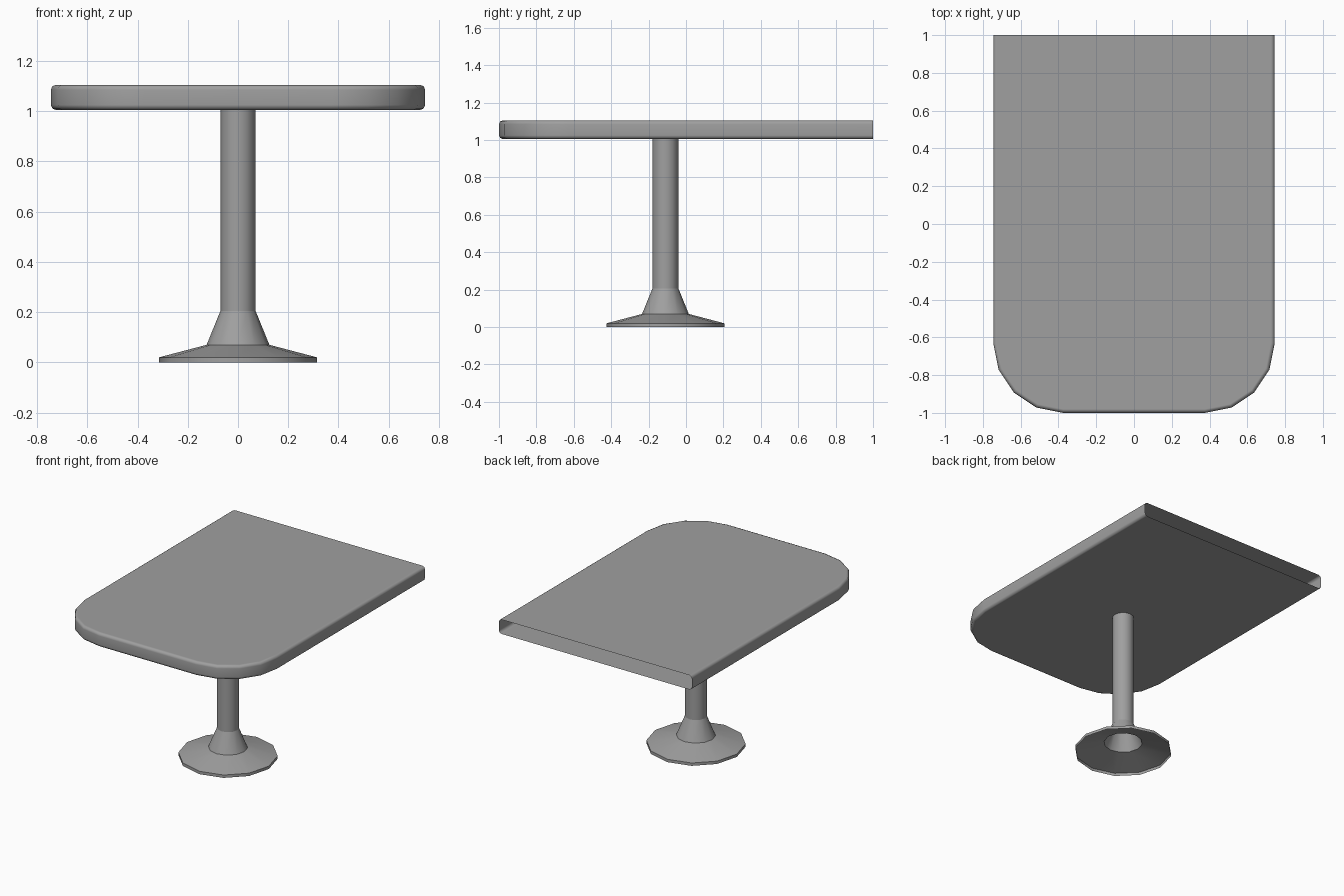
import bpy
import bmesh
from math import cos, sin, pi, radians

cube = bpy.data.objects.get("Cube")
if cube:
    bpy.data.objects.remove(cube)

grey = bpy.data.materials.new("plain grey")
grey.use_nodes = True
colour = (0.35, 0.35, 0.35, 1)
grey.diffuse_color = colour
grey.node_tree.nodes["Principled BSDF"].inputs["Base Color"].default_value = colour


def loft(name, rings, closed, caps, angle):
    """Skin a stack of rings, bottom to top, into a smooth-shaded shell."""
    bm = bmesh.new()
    stack = [[bm.verts.new(p) for p in ring] for ring in rings]
    count = len(stack[0])
    for low, high in zip(stack, stack[1:]):
        for i in range(count if closed else count - 1):
            j = (i + 1) % count
            bm.faces.new((low[i], low[j], high[j], high[i]))
    if caps:
        bm.faces.new(stack[0][::-1])
        bm.faces.new(stack[-1])
    mesh = bpy.data.meshes.new(name)
    bm.to_mesh(mesh)
    bm.free()
    mesh.materials.append(grey)
    obj = bpy.data.objects.new(name, mesh)
    bpy.context.collection.objects.link(obj)
    bpy.ops.object.select_all(action="DESELECT")
    obj.select_set(True)
    bpy.context.view_layer.objects.active = obj
    bpy.ops.object.shade_smooth_by_angle(angle=radians(angle))
    return obj


def top_outline(inset, z):
    """Back-left round the curved front to back-right, counter-clockwise."""
    r = 0.37 - inset
    half = [(0.375 + r * cos(a), -0.63 - r * sin(a), z)
            for a in (i * pi / 8 for i in range(5))]
    half = [(0.375 + r, 1, z)] + half
    return [(-x, y, h) for x, y, h in half] + half[::-1]


def circle(radius, z, sides=12, y=-0.11):
    return [(radius * cos(2 * pi * i / sides), y + radius * sin(2 * pi * i / sides), z)
            for i in range(sides)]


# Table top: rounded rim, hollow, with its back edge left open
rim = [(0.02, 1.005), (0.006, 1.011), (0, 1.025),
       (0, 1.085), (0.006, 1.099), (0.02, 1.105)]
top = loft("table_top", [top_outline(d, z) for d, z in rim], False, True, 60)
top.modifiers.new("flat_surfaces", "WEIGHTED_NORMAL").keep_sharp = True

# Pedestal: flared foot, collar and post, open underneath
foot = [(0.315, 0), (0.315, 0.02), (0.125, 0.07)]
post = [(0.125, 0.07), (0.07, 0.205), (0.07, 1.005)]
loft("pedestal_foot", [circle(r, z) for r, z in foot], True, False, 40)
loft("pedestal_collar", [circle(r, z) for r, z in post[:2]], True, False, 40)
loft("pedestal_post", [circle(r, z) for r, z in post[1:]], True, False, 40)
